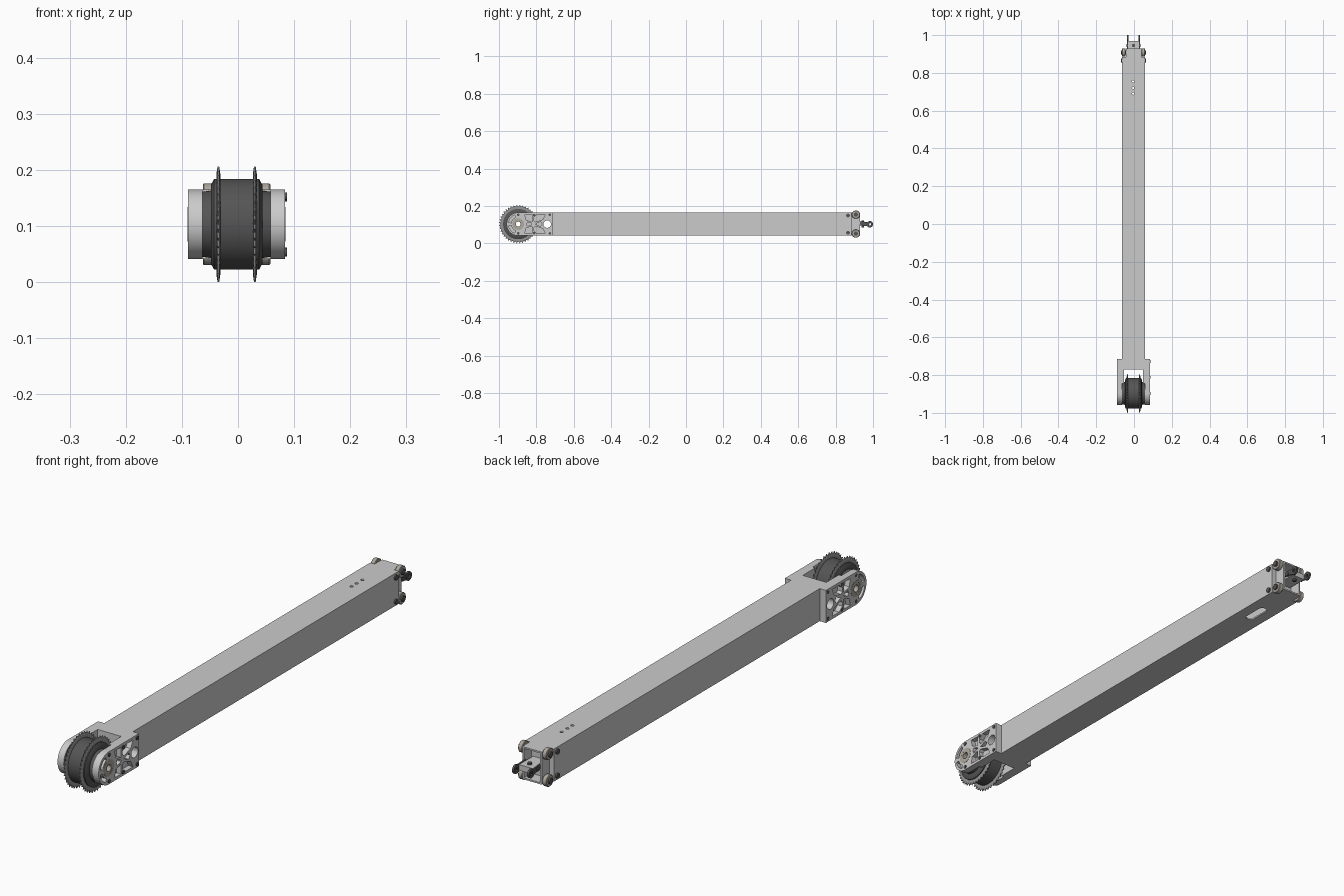
import bpy, bmesh
from math import sin, cos, pi, radians

if "Cube" in bpy.data.objects:
    bpy.data.objects.remove(bpy.data.objects["Cube"])

CX, CZ = -0.0025, 0.103      # symmetry plane and axle height
AX = -0.897                  # axle y position


def material(name, c):
    m = bpy.data.materials.new(name)
    m.diffuse_color = (*c, 1)
    m.use_nodes = True
    m.node_tree.nodes["Principled BSDF"].inputs["Base Color"].default_value = m.diffuse_color
    return m


DARK = material("dark_steel", (0.09, 0.09, 0.09))
TAN = material("bearing_metal", (0.42, 0.39, 0.34))
MID = material("sprocket_metal", (0.3, 0.3, 0.3))


def finish(name, bm, mat=None, smooth=True):
    bmesh.ops.recalc_face_normals(bm, faces=bm.faces)
    me = bpy.data.meshes.new(name)
    bm.to_mesh(me)
    bm.free()
    ob = bpy.data.objects.new(name, me)
    bpy.context.collection.objects.link(ob)
    ob.location = (CX, 0, CZ)
    if mat:
        me.materials.append(mat)
    bpy.ops.object.select_all(action='DESELECT')
    ob.select_set(True)
    bpy.context.view_layer.objects.active = ob
    if smooth:
        bpy.ops.object.shade_smooth_by_angle(angle=radians(30))
    return ob


def prism(bm, pts, a, b, axis='x'):
    """Extrude a (y,z) profile along x, or an (x,y) profile along z."""
    put = (lambda p, t: (t, *p)) if axis == 'x' else (lambda p, t: (*p, t))
    lo, hi = ([bm.verts.new(put(p, t)) for p in pts] for t in (a, b))
    bm.faces.new(lo)
    bm.faces.new(hi)
    for i in range(len(pts)):
        j = (i + 1) % len(pts)
        bm.faces.new((lo[i], lo[j], hi[j], hi[i]))


def box(bm, x0, x1, y0, y1, z0, z1):
    prism(bm, [(y0, z0), (y1, z0), (y1, z1), (y0, z1)], x0, x1)


def arc(u, v, r, a0, a1, n=24):
    return [(u + r * cos(radians(a0 + (a1 - a0) * i / n)),
             v + r * sin(radians(a0 + (a1 - a0) * i / n))) for i in range(n + 1)]


def circle(u, v, r, n=24):
    return arc(u, v, r, 0, 360, n)[:-1]


def lathe(bm, profile, y, z, n=48):
    """Revolve a closed (x, radius) loop about x; the profile may vary by step."""
    rings = []
    for i in range(n):
        a = 2 * pi * i / n
        pr = profile(i) if callable(profile) else profile
        rings.append([bm.verts.new((x, y + r * cos(a), z + r * sin(a))) for x, r in pr])
    for i in range(n):
        p, q = rings[i], rings[(i + 1) % n]
        for k in range(len(p)):
            m = (k + 1) % len(p)
            bm.faces.new((p[k], p[m], q[m], q[k]))


def cut(ob, bm):
    tool = finish("cutter", bm, smooth=False)
    tool.hide_render = True
    mod = ob.modifiers.new("cut", 'BOOLEAN')
    mod.operation, mod.solver, mod.object = 'DIFFERENCE', 'EXACT', tool
    bpy.context.view_layer.objects.active = ob
    bpy.ops.object.modifier_apply(modifier=mod.name)
    bpy.data.objects.remove(tool)


# Hollow square beam with open rear end
bm = bmesh.new()
box(bm, -.0605, .0605, -.72, .93, -.062, .062)
beam = finish("beam", bm, smooth=False)
bm = bmesh.new()
box(bm, -.055, .055, -.70, 1.0, -.056, .056)
cut(beam, bm)

# Rear corner notches, top holes and underside slot
bm = bmesh.new()
for s in (-1, 1):
    box(bm, *sorted((s * .041, s * .1)), .885, 1.0, -.1, .1)
for y in (.69, .72, .755):
    prism(bm, circle(-.002, y, .006, 16), .04, .1, 'z')
prism(bm, arc(0, .755, .017, 0, 180, 12) + arc(0, .685, .017, 180, 360, 12), -.1, -.04, 'z')
cut(beam, bm)

# Front fork: rounded block with slot, axle bore and cross hole
bm = bmesh.new()
prism(bm, [(-.715, -.062), (-.715, .062)] + arc(AX, 0, .062, 90, 270, 32), -.0865, .0865)
fork = finish("fork", bm)
bm = bmesh.new()
box(bm, -.0495, .0495, -1.1, -.77, -.1, .1)
cut(fork, bm)
bm = bmesh.new()
box(bm, -.0605, .0605, -1.1, -.845, -.1, .1)
cut(fork, bm)
bm = bmesh.new()
prism(bm, circle(AX, 0, .015), -.2, .2)
prism(bm, circle(-.742, 0, .02), -.2, .2)
cut(fork, bm)
cut_beam = bmesh.new()
prism(cut_beam, circle(-.742, 0, .02), -.2, .2)
cut(beam, cut_beam)

# Pockets between the ribs on both fork faces
half = [
    [(-.862, .051), (-.824, .051), (-.824, .012), (-.855, .022)],
    [(-.795, .051), (-.752, .051), (-.766, .024), (-.806, .012), (-.814, .02), (-.814, .036)],
    arc(AX, 0, .052, 112, 170, 10) + arc(AX, 0, .038, 170, 112, 10),
]
middle = [(-.852, 0), (-.847, .011), (-.825, .003), (-.825, -.003), (-.847, -.011)]
diamond = [(-.806, 0), (-.778, .012), (-.77, 0), (-.778, -.012)]
bm = bmesh.new()
for s in (-1, 1):
    span = (s * .067, s * .1)
    for pts in half:
        for m in (-1, 1):
            prism(bm, [(y, m * z) for y, z in pts], *span)
    prism(bm, middle, *span)
    prism(bm, diamond, *span)
cut(fork, bm)
bpy.context.view_layer.objects.active = fork
fork.select_set(True)
bpy.ops.object.shade_smooth_by_angle(angle=radians(30))

# Drum between the fork arms
bm = bmesh.new()
lathe(bm, [(-.0605, .013), (-.0605, .058), (-.046, .06), (-.046, .07), (-.04, .081),
           (.04, .081), (.046, .07), (.046, .06), (.0605, .058), (.0605, .013)], AX, 0, 64)
finish("drum", bm, DARK)

# Pair of sprockets with tapered teeth
def tooth(x):
    def f(i):
        r = (.094, .098, .103, .098)[i % 4]
        return [(x - .0035, .078), (x - .0035, .09), (x - .0015, r),
                (x + .0015, r), (x + .0035, .09), (x + .0035, .078)]
    return f


for side, x in (("left", -.0325), ("right", .0325)):
    bm = bmesh.new()
    lathe(bm, tooth(x), AX, 0, 160)
    finish(side + "_sprocket", bm, MID, smooth=False)

for side, s in (("left", -1), ("right", 1)):
    # Axle bearing in each fork arm
    bm = bmesh.new()
    lathe(bm, [(s * .06, .013), (s * .0868, .013), (s * .0868, .022), (s * .0872, .022),
               (s * .0872, .031), (s * .06, .031)], AX, 0)
    finish(side + "_axle_bearing", bm, TAN)

    # Fork bolts, proud on the right and nearly flush on the left
    bm = bmesh.new()
    top = .0895 if s > 0 else .087
    for y, z in ((AX, .05), (-.812, .048), (-.728, .05)):
        for m in (-1, 1):
            prism(bm, circle(y, m * z, .007, 16), s * .08, s * top)
    finish(side + "_fork_bolts", bm, DARK)

    # Rear rollers at the beam corners
    bm, bolts = bmesh.new(), bmesh.new()
    for m in (-1, 1):
        lathe(bm, [(s * .042, .007), (s * .042, .020), (s * .044, .022), (s * .058, .022),
                   (s * .060, .020), (s * .060, .007)], .908, m * .051, 32)
        prism(bolts, circle(.908, m * .051, .011, 20), s * .036, s * .066)
        prism(bolts, circle(.866, m * .046, .010, 20), s * .05, s * .066)
    finish(side + "_rear_rollers", bm, TAN)
    finish(side + "_rear_bolts", bolts, DARK)

    # Side cheek carrying the rollers
    bm = bmesh.new()
    box(bm, *sorted((s * .034, s * .041)), .87, .93, -.06, .06)
    finish(side + "_rear_cheek", bm, smooth=False)

    # Chain anchor link with an eye
    bm = bmesh.new()
    x = s * .0315
    prism(bm, [(.925, .014), (.925, -.002), (.975, -.013), (.985, .011)], x - .003, x + .003)
    lathe(bm, [(x - .004, .007), (x - .004, .017), (x + .004, .017), (x + .004, .007)],
          .983, -.001, 32)
    finish(side + "_chain_anchor", bm, DARK)

# Rear end plate, tension block and its screw
bm = bmesh.new()
box(bm, -.056, .056, .868, .884, -.058, .058)
finish("rear_end_plate", bm, smooth=False)
bm = bmesh.new()
box(bm, -.028, .028, .884, .968, -.011, .011)
finish("tension_block", bm, smooth=False)
bm = bmesh.new()
prism(bm, circle(.945, 0, .007, 20), -.037, .037)
prism(bm, circle(0, .945, .008, 20), -.018, .018, 'z')
finish("tension_screws", bm, DARK)
